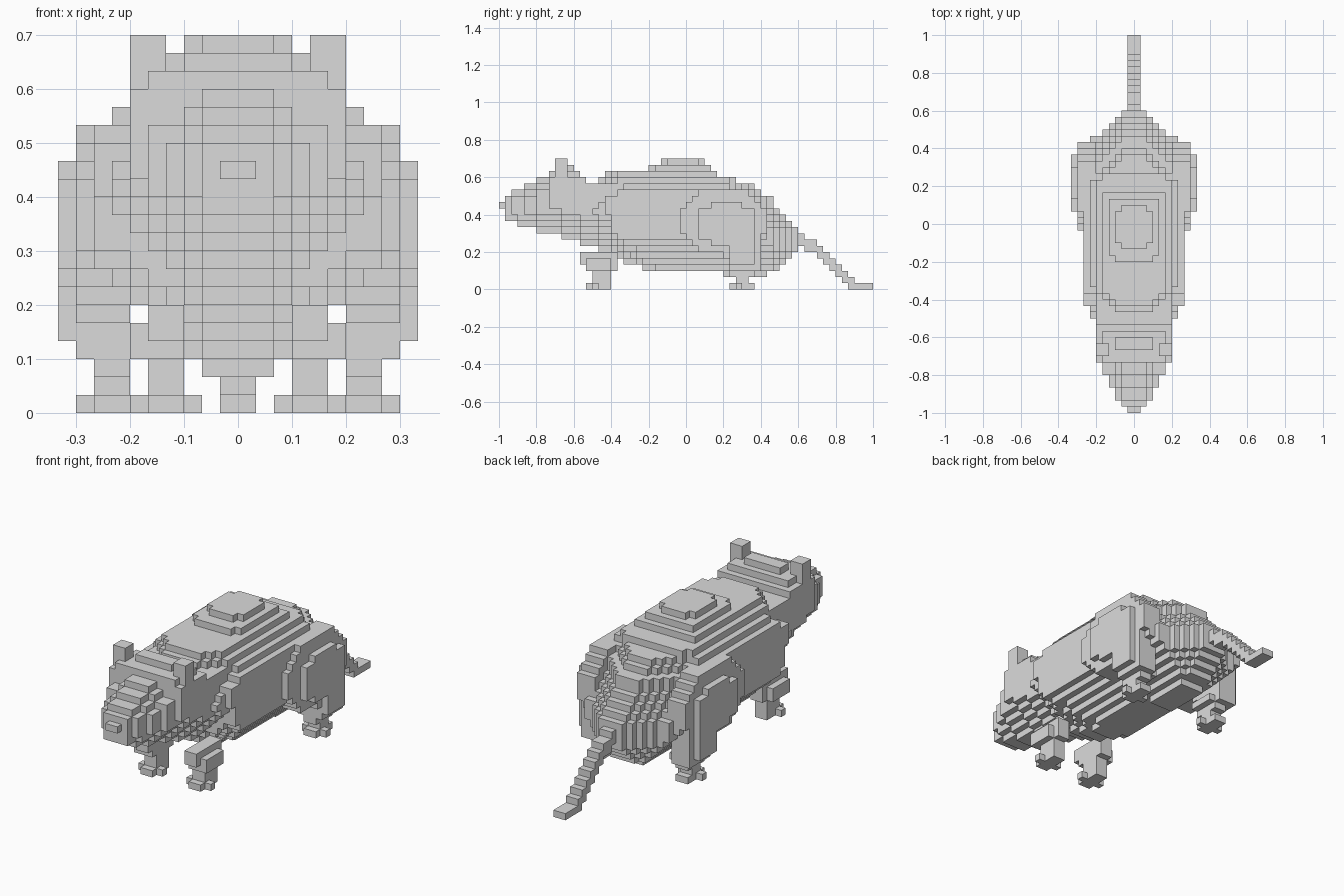
import bpy

if "Cube" in bpy.data.objects:
    bpy.data.objects.remove(bpy.data.objects["Cube"])

U = 1 / 30          # block size
LEN = 60            # blocks along y
cells = {}          # (i, j, k) -> part name, i across, j from nose to tail, k up


def box(part, i0, i1, j0, j1, k0, k1):
    """Fill a block range on both sides of the middle plane."""
    for i in range(i0, i1):
        for j in range(j0, j1):
            for k in range(k0, k1):
                cells.setdefault((i, j, k), part)
                cells.setdefault((-1 - i, j, k), part)


def runs(*pairs):
    """Expand (count, value) pairs into one value per slice."""
    return [v for n, v in pairs for _ in range(n)]


# body and head: top, bottom and half width for each slice from nose to rump
top = runs((1, 14), (1, 15), (2, 16), (2, 17), (2, 18), (2, 19), (2, 20), (1, 19),
           (1, 18), (2, 17), (1, 18), (7, 19), (2, 20), (7, 21), (1, 20), (1, 19),
           (3, 18), (3, 17), (1, 16), (2, 15), (1, 13), (1, 12), (1, 11), (1, 10))
bottom = runs((1, 13), (2, 11), (3, 10), (4, 9), (3, 8), (3, 7), (2, 6), (2, 5),
              (3, 4), (13, 3), (7, 2), (2, 3), (1, 4), (1, 5), (1, 6))
half = runs((1, 1), (1, 2), (2, 3), (2, 4), (2, 5), (7, 6), (2, 7), (26, 8),
            (1, 8), (1, 7), (1, 5), (1, 4), (1, 3), (1, 2))


def reach(j, k, step):
    """Blocks left in this layer before it ends toward nose or rump."""
    n = 0
    while 0 <= j + step < 48 and bottom[j + step] <= k < top[j + step]:
        j += step
        n += 1
    return n


for j in range(48):
    part = "head" if j < 14 else "body"
    for k in range(bottom[j], top[j]):
        w = min(half[j], 23 - k, k)
        if j < 8:                                   # rounded snout
            w = min(w, 2 + 1.5 * (top[j] - 1 - k))
        if j < 18:                                  # narrow jaw and throat
            w = min(w, 2 + k - bottom[j])
        else:                                       # rounded rump
            w = min(w, (5 if k > 16 else 2) + 1.25 * reach(j, k, 1))
            if k < 9:                               # rising chest
                w = min(w, 2 + 0.75 * reach(j, k, -1))
        if j > 15 and k > 16:                       # rounded layer fronts
            w = min(w, 3 - (k == 20) + reach(j, k, -1))
        if j > 13 and abs(k - 11.5) > 0.75 * (j - 15) + 1:  # oval shoulder
            w = min(w, 6)
        if j in (10, 11) and k == 19:               # crown between the ears
            w = 3
        if k == 20 and j > 20:                      # oval crest of the back
            w = min(w, 2 + reach(j, k, 1))
        box(part, 0, max(int(w), 1), j, j + 1, k, k + 1)

# thighs: two stacked ovals on each flank
for layer, cj, ck, rj, rk in ((8, 36, 11, 7, 5.3), (9, 36.5, 10.5, 5, 3.7)):
    for j in range(28, 45):
        for k in range(4, 17):
            if ((j + .5 - cj) / rj) ** 2 + ((k + .5 - ck) / rk) ** 2 < 1:
                box("thigh", 6, layer + 1, j, j + 1, k, k + 1)

# hind legs
box("hind_leg", 6, 9, 36, 42, 5, 9)
box("hind_leg", 9, 10, 37, 41, 4, 8)
box("hind_leg", 6, 9, 37, 42, 3, 5)
box("hind_leg", 5, 8, 37, 41, 3, 4)
box("hind_leg", 6, 8, 37, 41, 2, 3)
box("hind_leg", 6, 8, 38, 40, 1, 2)
box("hind_foot", 6, 8, 37, 41, 0, 1)
box("hind_foot", 5, 9, 38, 39, 0, 1)

# front legs
box("front_leg", 3, 5, 15, 18, 1, 6)
box("front_leg", 3, 5, 13, 19, 4, 6)
box("front_leg", 3, 5, 14, 19, 3, 4)
box("front_leg", 5, 6, 14, 18, 3, 5)
box("front_foot", 3, 5, 14, 18, 0, 1)
box("front_foot", 2, 6, 15, 16, 0, 1)

# ears
box("ear", 4, 6, 9, 11, 15, 21)

# tail stepping down to the ground
for n, t in enumerate((9, 8, 8, 7, 6, 5, 4, 3, 2, 1, 1, 1)):
    box("tail", 0, 1, 48 + n, 49 + n, max(t - 2, 0), t)

# one grey for the whole animal
grey = bpy.data.materials.new("plain grey")
grey.diffuse_color = (0.71, 0.71, 0.71, 1)
grey.use_nodes = True
grey.node_tree.nodes["Principled BSDF"].inputs["Base Color"].default_value = grey.diffuse_color

# outer faces of the blocks, one object per part
SIDES = []
for axis in range(3):
    a, b = (axis + 1) % 3, (axis + 2) % 3
    for s in (0, 1):
        quad = []
        for u, v in ((0, 0), (1, 0), (1, 1), (0, 1)):
            p = [0, 0, 0]
            p[axis], p[a], p[b] = s, u, v
            quad.append(p)
        step = [0, 0, 0]
        step[axis] = 2 * s - 1
        SIDES.append((step, quad if s else quad[::-1]))

for part in sorted(set(cells.values())):
    verts, faces = {}, []
    for c, owner in cells.items():
        if owner != part:
            continue
        for step, quad in SIDES:
            if tuple(c[n] + step[n] for n in range(3)) in cells:
                continue
            corners = [tuple(c[n] + q[n] for n in range(3)) for q in quad]
            faces.append([verts.setdefault(p, len(verts)) for p in corners])
    mesh = bpy.data.meshes.new(part)
    mesh.from_pydata([(x * U, (y - LEN / 2) * U, z * U) for x, y, z in verts], [], faces)
    mesh.materials.append(grey)
    bpy.context.collection.objects.link(bpy.data.objects.new(part, mesh))
